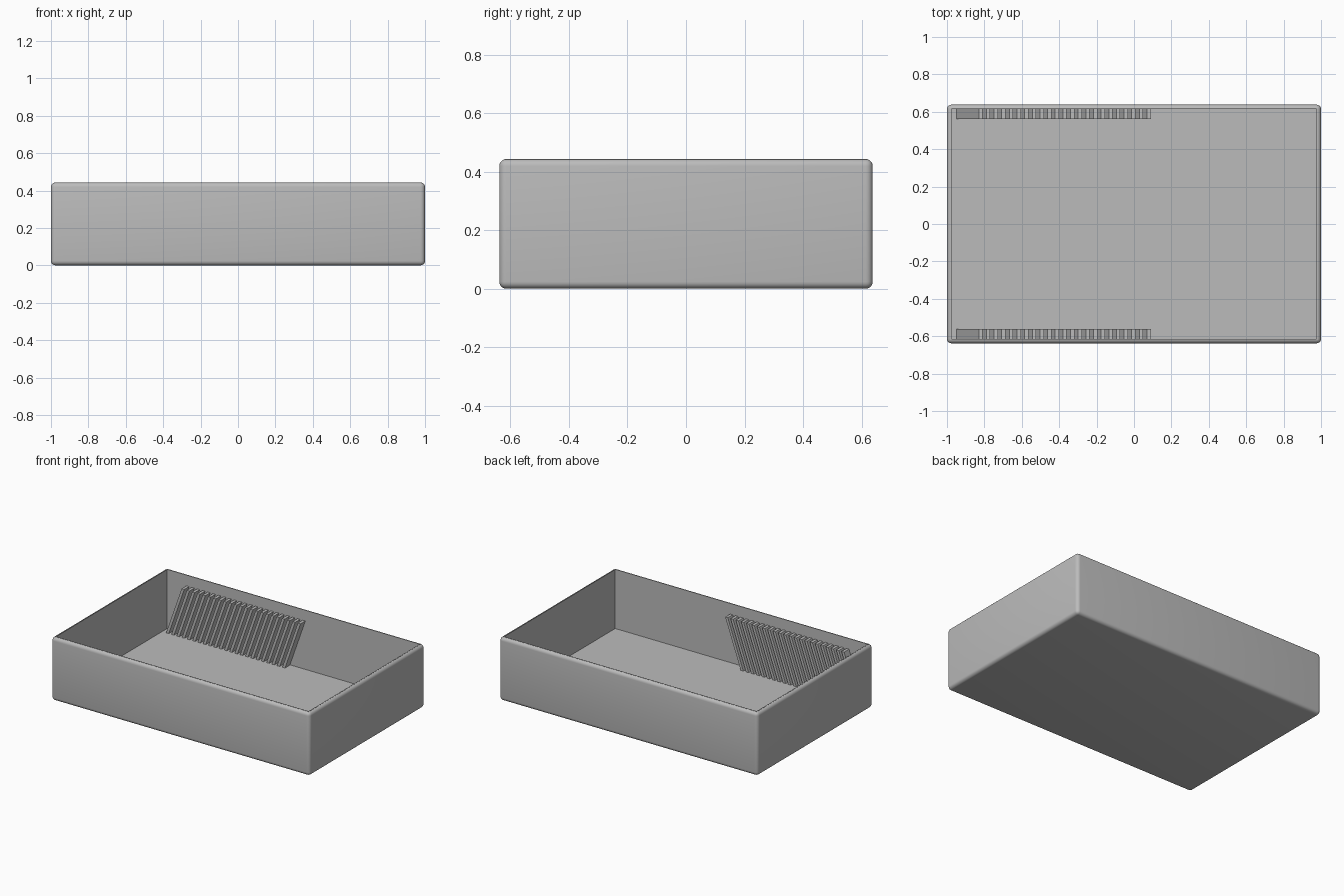
import bpy, bmesh
from mathutils import Vector

cube = bpy.data.objects.get("Cube")
if cube:
    bpy.data.objects.remove(cube, do_unlink=True)

HALF_X, HALF_Y, HEIGHT = 1.0, 0.638, 0.443
WALL, ROUND = 0.026, 0.024

grey = bpy.data.materials.new("plain grey")
grey.use_nodes = True
colour = (0.5, 0.5, 0.5, 1)
grey.diffuse_color = colour
grey.node_tree.nodes["Principled BSDF"].inputs["Base Color"].default_value = colour


def make_object(name, bm):
    bmesh.ops.recalc_face_normals(bm, faces=bm.faces)
    mesh = bpy.data.meshes.new(name)
    bm.to_mesh(mesh)
    bm.free()
    mesh.materials.append(grey)
    obj = bpy.data.objects.new(name, mesh)
    bpy.context.collection.objects.link(obj)
    return obj


# Open tray: hollowed block with rounded outer edges and a crisp inside
bm = bmesh.new()
bmesh.ops.create_cube(bm, size=1)
for v in bm.verts:
    v.co = Vector((v.co.x * 2 * HALF_X, v.co.y * 2 * HALF_Y, (v.co.z + 0.5) * HEIGHT))
outer_edges = list(bm.edges)
top = max(bm.faces, key=lambda f: f.calc_center_median().z)
bmesh.ops.inset_region(bm, faces=[top], thickness=WALL)
hollow = bmesh.ops.extrude_face_region(bm, geom=[top])
bmesh.ops.translate(bm, vec=(0, 0, WALL - HEIGHT),
                    verts=[g for g in hollow["geom"] if isinstance(g, bmesh.types.BMVert)])
if top.is_valid:
    bmesh.ops.delete(bm, geom=[top], context='FACES_ONLY')
bmesh.ops.bevel(bm, geom=outer_edges, offset=ROUND, segments=5, profile=0.5, affect='EDGES')
tray = make_object("tray", bm)
bpy.context.view_layer.objects.active = tray
tray.select_set(True)
bpy.ops.object.shade_smooth_by_angle(angle=0.6)
tray.select_set(False)


# Slanted ribs along the long inner walls
RIBS, START, LENGTH, LEAN = 23, -0.95, 0.92, 0.12
RIB_TOP, RIB_DEPTH = 0.367, 0.054
inner_y = HALF_Y - WALL
pitch = LENGTH / (RIBS - 0.5)
for name, side in (("back_ribs", 1), ("front_ribs", -1)):
    bm = bmesh.new()
    for i in range(RIBS):
        x, w = START + i * pitch, pitch * 0.5
        profile = [(x, WALL), (x + w, WALL), (x + w + LEAN, RIB_TOP), (x + LEAN, RIB_TOP)]
        face = bm.faces.new([bm.verts.new((px, side * (inner_y + 0.004), pz)) for px, pz in profile])
        rib = bmesh.ops.extrude_face_region(bm, geom=[face])
        bmesh.ops.translate(bm, vec=(0, -side * RIB_DEPTH, 0),
                            verts=[g for g in rib["geom"] if isinstance(g, bmesh.types.BMVert)])
    make_object(name, bm)
